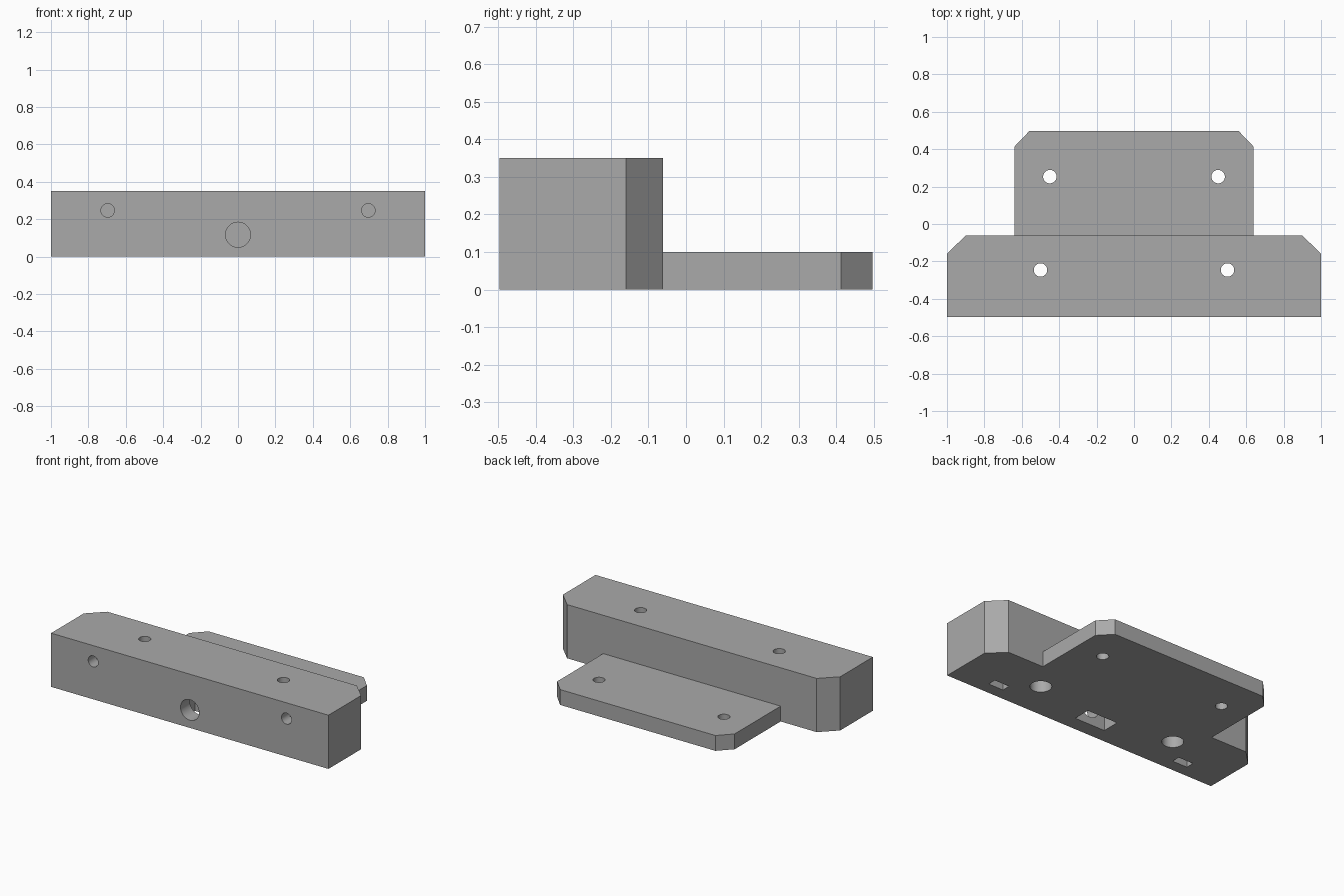
import bpy, bmesh
from mathutils import Matrix, Vector

if "Cube" in bpy.data.objects:
    bpy.data.objects.remove(bpy.data.objects["Cube"], do_unlink=True)

FRONT, MID, BACK = -0.4965, -0.061, 0.4965
BLOCK_HALF, PLATE_HALF = 1.0, 0.64
BLOCK_HEIGHT, PLATE_HEIGHT = 0.35, 0.1

grey = bpy.data.materials.new("plain grey")
grey.use_nodes = True
colour = (0.4, 0.4, 0.4, 1)
grey.diffuse_color = colour
grey.node_tree.nodes["Principled BSDF"].inputs["Base Color"].default_value = colour


def make_object(name, bm):
    bmesh.ops.recalc_face_normals(bm, faces=bm.faces)
    mesh = bpy.data.meshes.new(name)
    bm.to_mesh(mesh)
    bm.free()
    mesh.materials.append(grey)
    obj = bpy.data.objects.new(name, mesh)
    bpy.context.collection.objects.link(obj)
    return obj


def raise_faces(bm, faces, height):
    geom = bmesh.ops.extrude_face_region(bm, geom=faces, use_keep_orig=False)["geom"]
    verts = [g for g in geom if isinstance(g, bmesh.types.BMVert)]
    bmesh.ops.translate(bm, verts=verts, vec=(0, 0, height))
    return [g for g in geom if isinstance(g, bmesh.types.BMFace)]


# Stepped body: a chamfered tall block with a chamfered flange behind it
bm = bmesh.new()
half_block = [(BLOCK_HALF, FRONT), (BLOCK_HALF, -0.16), (0.9, MID), (PLATE_HALF, MID)]
half_plate = [(PLATE_HALF, 0.413), (0.56, BACK)]


def mirrored(half):
    return half + [(-x, y) for x, y in reversed(half)]


block_verts = [bm.verts.new((x, y, 0)) for x, y in mirrored(half_block)]
plate_verts = [bm.verts.new((x, y, 0)) for x, y in mirrored(half_plate)]
footprint = [bm.faces.new(block_verts),
             bm.faces.new([block_verts[3]] + plate_verts + [block_verts[4]])]
underside = bmesh.ops.duplicate(bm, geom=footprint)["geom"]
tops = raise_faces(bm, footprint, PLATE_HEIGHT)
block_top = min(tops, key=lambda f: f.calc_center_median().y)
raise_faces(bm, [block_top], BLOCK_HEIGHT - PLATE_HEIGHT)
bmesh.ops.remove_doubles(bm, verts=bm.verts, dist=0.0001)
body = make_object("mounting_bracket", bm)


def cut(bm):
    cutter = make_object("cutter", bm)
    cutter.hide_render = True
    mod = body.modifiers.new("cut", "BOOLEAN")
    mod.operation = "DIFFERENCE"
    mod.solver = "EXACT"
    mod.object = cutter
    bpy.context.view_layer.objects.active = body
    bpy.ops.object.modifier_apply(modifier=mod.name)
    bpy.data.objects.remove(cutter, do_unlink=True)


def drill(start, end, radius):
    a, b = Vector(start), Vector(end)
    turn = (b - a).to_track_quat("Z", "Y").to_matrix().to_4x4()
    bm = bmesh.new()
    bmesh.ops.create_cone(bm, cap_ends=True, segments=48, radius1=radius, radius2=radius,
                          depth=(b - a).length,
                          matrix=Matrix.Translation((a + b) / 2) @ turn)
    cut(bm)


def pocket(x, y, width, thickness, top):
    bm = bmesh.new()
    size = Matrix.Diagonal((width, thickness, top + 0.1, 1))
    bmesh.ops.create_cube(bm, size=1, matrix=Matrix.Translation((x, y, (top - 0.1) / 2)) @ size)
    cut(bm)


for side in (-1, 1):
    # Vertical screw holes, counterbored under the block
    drill((side * 0.5, -0.246, -0.1), (side * 0.5, -0.246, 0.5), 0.036)
    drill((side * 0.5, -0.246, -0.1), (side * 0.5, -0.246, 0.17), 0.064)
    drill((side * 0.45, 0.253, -0.1), (side * 0.45, 0.253, 0.2), 0.036)
    # Small front screw holes with nut slots
    pocket(side * 0.697, -0.39, 0.108, 0.055, 0.3)
    drill((side * 0.697, -0.6, 0.247), (side * 0.697, -0.39, 0.247), 0.036)

# Large central front hole with its nut slot
pocket(0, -0.342, 0.22, 0.115, 0.23)
drill((0, -0.6, 0.117), (0, -0.342, 0.117), 0.067)

# Smooth the bores while keeping the edges crisp
bpy.ops.object.select_all(action="DESELECT")
body.select_set(True)
bpy.context.view_layer.objects.active = body
bpy.ops.object.shade_smooth_by_angle()
